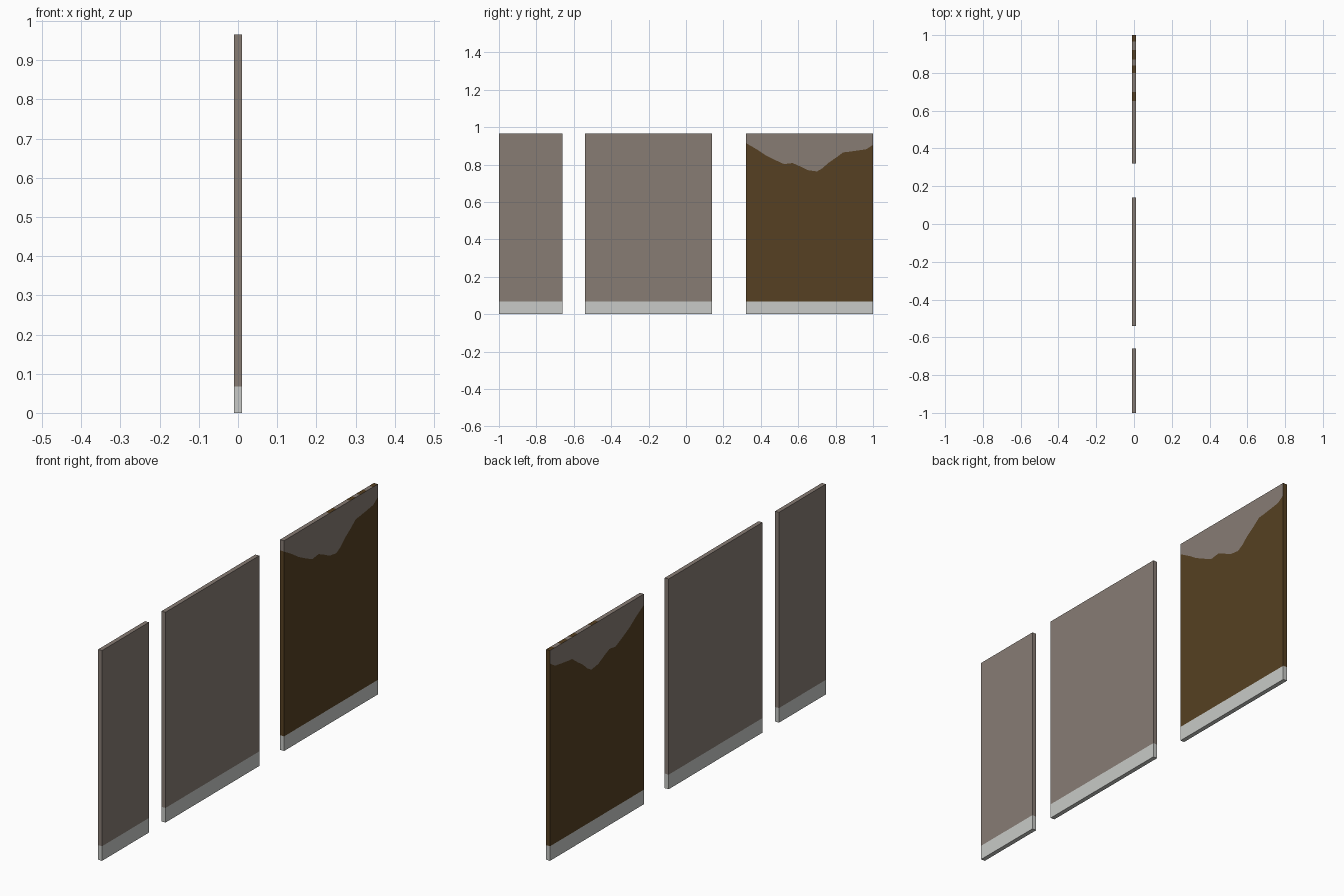
import bpy, bmesh

if "Cube" in bpy.data.objects:
    bpy.data.objects.remove(bpy.data.objects["Cube"])

HALF = 0.01      # half thickness
TOP = 0.965      # panel height
BASE = 0.067     # height of the pale bottom strip


def srgb(r, g, b):
    def lin(c):
        c /= 255
        return c / 12.92 if c <= 0.04045 else ((c + 0.055) / 1.055) ** 2.4
    return (lin(r), lin(g), lin(b), 1)


def material(name, colour):
    m = bpy.data.materials.new(name)
    m.diffuse_color = colour
    m.use_nodes = True
    m.node_tree.nodes["Principled BSDF"].inputs["Base Color"].default_value = m.diffuse_color
    return m


MATS = [material("pale_stone", srgb(200, 202, 199)),
        material("grey_plaster", srgb(135, 124, 116)),
        material("brown_earth", srgb(86, 64, 34))]
PALE, GREY, BROWN = 0, 1, 2


def panel(name, edge, body, top_mat, end_mat):
    """Closed slab along y; edge is a list of (y, z) splitting body colour from grey above."""
    bm = bmesh.new()

    def quad(pts, mat):
        bm.faces.new([bm.verts.new(p) for p in pts]).material_index = mat

    def levels(z):
        return [(0, BASE, PALE), (BASE, z, body)] + ([(z, TOP, GREY)] if z < TOP else [])

    for (y0, z0), (y1, z1) in zip(edge, edge[1:]):
        # broad faces, column by column
        for (a0, b0, mat), (a1, b1, _) in zip(levels(z0), levels(z1)):
            for x in (-HALF, HALF):
                quad([(x, y0, a0), (x, y1, a1), (x, y1, b1), (x, y0, b0)], mat)
        # underside and top
        for z, mat in ((0, PALE), (TOP, top_mat((y0 + y1) / 2))):
            quad([(-HALF, y0, z), (HALF, y0, z), (HALF, y1, z), (-HALF, y1, z)], mat)
    # end faces
    for y, z, far in ((*edge[0], False), (*edge[-1], True)):
        for a, b, mat in levels(z):
            if mat == GREY and far:
                mat = end_mat
            quad([(-HALF, y, a), (HALF, y, a), (HALF, y, b), (-HALF, y, b)], mat)
    bmesh.ops.remove_doubles(bm, verts=bm.verts, dist=1e-5)
    bmesh.ops.recalc_face_normals(bm, faces=bm.faces)
    me = bpy.data.meshes.new(name)
    bm.to_mesh(me)
    bm.free()
    for m in MATS:
        me.materials.append(m)
    bpy.context.collection.objects.link(bpy.data.objects.new(name, me))


# plain panels
for name, y0, y1 in (("narrow_panel", -1.0, -0.66), ("middle_panel", -0.54, 0.14)):
    panel(name, [(y0, TOP), (y1, TOP)], GREY, lambda y: GREY, GREY)

# panel with worn upper edge and brown patches along its top
wear = [(0.32, .915), (.38, .88), (.425, .85), (.485, .82), (.525, .802), (.57, .808),
        (.61, .79), (.65, .77), (.70, .763), (.73, .78), (.76, .808), (.80, .835),
        (.84, .865), (.87, .868), (.92, .875), (.965, .882), (1.0, .905)]
patches = [(.65, .70), (.80, .84), (.87, .92), (.965, 1.0)]
panel("worn_panel", wear, BROWN,
      lambda y: BROWN if any(a < y < b for a, b in patches) else GREY, BROWN)
